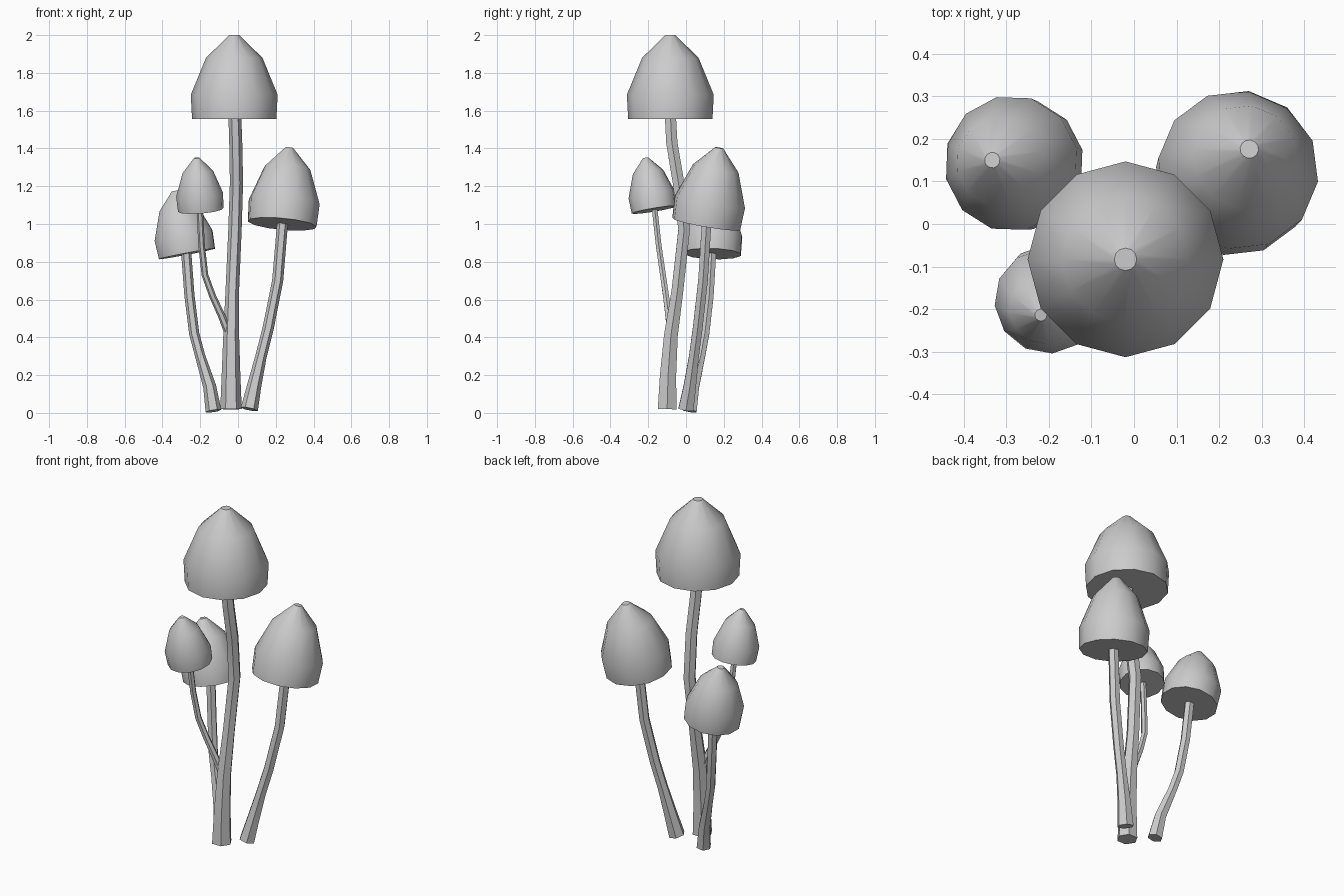
import bpy, bmesh, math
from mathutils import Vector, Matrix

cube = bpy.data.objects.get("Cube")
if cube:
    bpy.data.objects.remove(cube, do_unlink=True)

GREY = (0.6, 0.6, 0.6, 1)
grey = bpy.data.materials.new("plain grey")
grey.use_nodes = True
grey.diffuse_color = GREY
grey.node_tree.nodes["Principled BSDF"].inputs["Base Color"].default_value = GREY

UP = Vector((0, 0, 1))
# Cap outline: (radius, height) as fractions of the cap's own size
CAP_PROFILE = [(0.97, 0), (1, 0.29), (0.65, 0.73), (0.115, 1)]


def ring(bm, centre, axis, radius, sides, phase):
    """Regular polygon of vertices facing along an axis."""
    turn = UP.rotation_difference(axis)
    verts = []
    for i in range(sides):
        a = phase + math.tau * i / sides
        offset = Vector((math.cos(a), math.sin(a), 0)) * radius
        verts.append(bm.verts.new(centre + turn @ offset))
    return verts


def loft(name, sections, sides, phase, smooth_angle):
    """Closed tube through (centre, axis, radius) sections."""
    bm = bmesh.new()
    rings = [ring(bm, c, a, r, sides, phase) for c, a, r in sections]
    for low, high in zip(rings, rings[1:]):
        for i in range(sides):
            j = (i + 1) % sides
            bm.faces.new((low[i], low[j], high[j], high[i]))
    bm.faces.new(rings[0][::-1])
    bm.faces.new(rings[-1])
    mesh = bpy.data.meshes.new(name)
    bm.to_mesh(mesh)
    bm.free()
    mesh.materials.append(grey)
    obj = bpy.data.objects.new(name, mesh)
    bpy.context.collection.objects.link(obj)
    bpy.ops.object.select_all(action="DESELECT")
    obj.select_set(True)
    bpy.context.view_layer.objects.active = obj
    bpy.ops.object.shade_smooth_by_angle(angle=math.radians(smooth_angle))


def cap(name, base, tip, radius, phase):
    base, tip = Vector(base), Vector(tip)
    axis = tip - base
    sections = [(base + axis * h, axis, radius * r) for r, h in CAP_PROFILE]
    loft(name, sections, 12, math.radians(phase), 40)


def stem(name, path, foot, middle, top):
    """Six-sided stalk, flared at the foot."""
    points = [Vector(p) for p in path]
    last = len(points) - 1
    sections = []
    for i, p in enumerate(points):
        axis = points[min(i + 1, last)] - points[max(i - 1, 0)]
        t = i / last
        radius = foot + (middle - foot) * t / 0.4 if t < 0.4 else middle + (top - middle) * (t - 0.4) / 0.6
        sections.append((p, axis, radius))
    loft(name, sections, 6, 0, 20)


# Tall central mushroom
cap("tall_cap", (-0.02, -0.083, 1.555), (-0.02, -0.083, 2), 0.23, 0)
stem("tall_stem", [(-0.037, -0.10, 0.02), (-0.037, -0.095, 0.2), (-0.036, -0.08, 0.41),
                   (-0.03, -0.045, 0.65), (-0.016, -0.01, 0.97), (-0.008, -0.04, 1.22),
                   (-0.012, -0.075, 1.43), (-0.017, -0.083, 1.58)], 0.057, 0.036, 0.034)

# Mushroom on the model's left
cap("left_cap", (0.234, 0.107, 1.0), (0.271, 0.176, 1.403), 0.19, -8)
stem("left_stem", [(0.06, 0, 0.02), (0.085, 0.02, 0.14), (0.122, 0.042, 0.3), (0.16, 0.062, 0.45),
                   (0.21, 0.09, 0.7), (0.237, 0.11, 1.02)], 0.046, 0.03, 0.029)

# Low mushroom at the back right
cap("low_cap", (-0.27, 0.139, 0.842), (-0.333, 0.15, 1.175), 0.16, 13)
stem("low_stem", [(-0.13, 0.02, 0.01), (-0.15, 0.04, 0.14), (-0.2, 0.078, 0.3), (-0.232, 0.1, 0.42),
                  (-0.257, 0.123, 0.62), (-0.275, 0.137, 0.86)], 0.042, 0.027, 0.027)

# Small mushroom branching from the tall stem
cap("small_cap", (-0.197, -0.168, 1.075), (-0.219, -0.214, 1.35), 0.125, 5)
stem("small_stem", [(-0.05, -0.08, 0.42), (-0.085, -0.092, 0.51), (-0.135, -0.106, 0.62),
                    (-0.175, -0.122, 0.73), (-0.193, -0.145, 0.89), (-0.203, -0.167, 1.09)],
     0.021, 0.018, 0.017)
